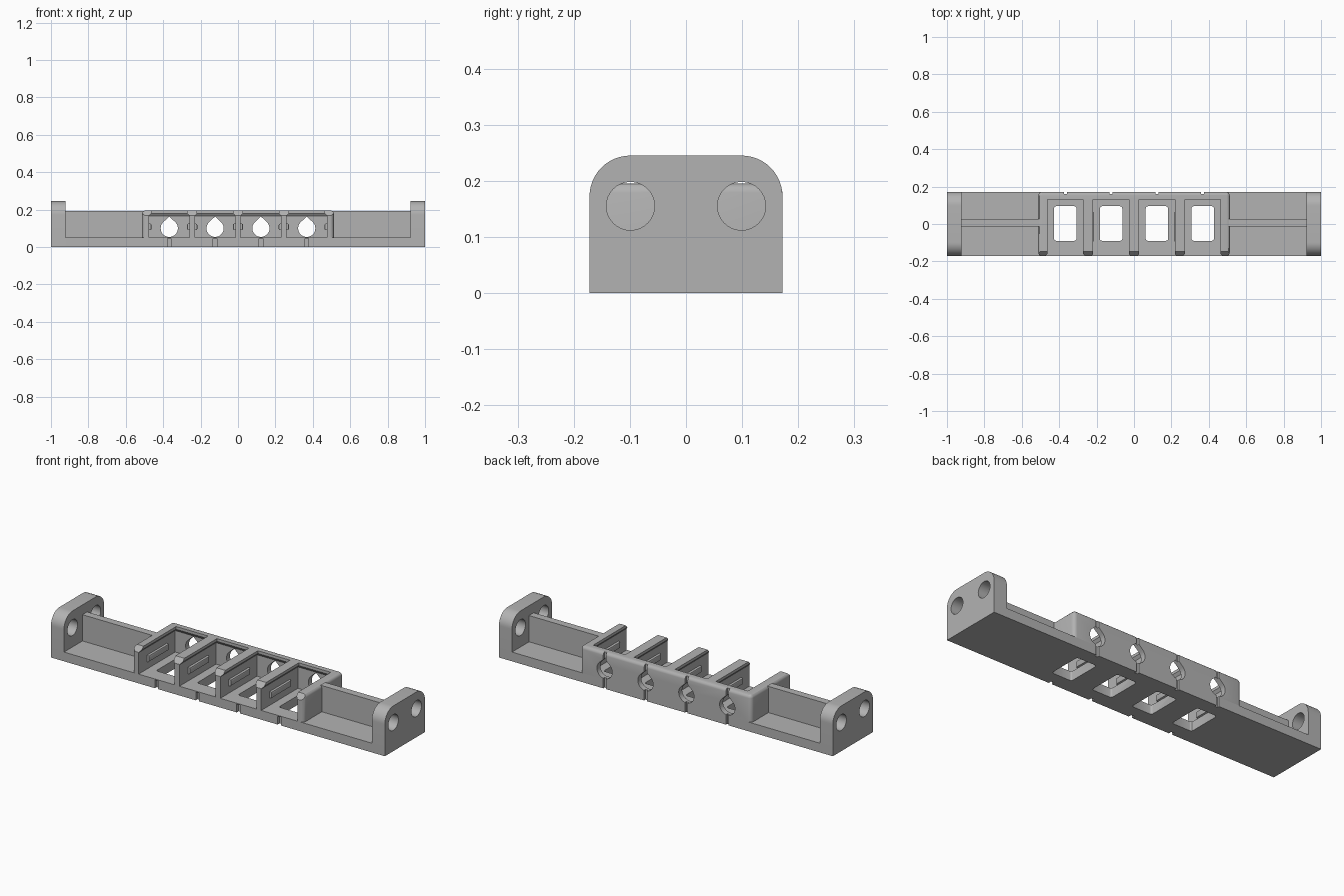
import bpy, bmesh
from math import sin, cos, pi, radians
from mathutils import Vector

cube = bpy.data.objects.get("Cube")
if cube:
    bpy.data.objects.remove(cube, do_unlink=True)

grey = bpy.data.materials.new("plain grey")
grey.use_nodes = True
grey.diffuse_color = (0.45, 0.45, 0.45, 1)
grey.node_tree.nodes["Principled BSDF"].inputs["Base Color"].default_value = grey.diffuse_color

HALF_Y = 0.172
FLOOR = 0.05
TOP = 0.195
BAYS = [(i - 1.5) * 0.245 for i in range(4)]


def finish(name, bm):
    bmesh.ops.recalc_face_normals(bm, faces=bm.faces)
    mesh = bpy.data.meshes.new(name)
    bm.to_mesh(mesh)
    bm.free()
    mesh.materials.append(grey)
    obj = bpy.data.objects.new(name, mesh)
    bpy.context.collection.objects.link(obj)
    return obj


def loft(name, rings):
    """Skin closed rings of points and cap both ends."""
    bm = bmesh.new()
    rows = [[bm.verts.new(p) for p in ring] for ring in rings]
    n = len(rows[0])
    for a, b in zip(rows, rows[1:]):
        for i in range(n):
            j = (i + 1) % n
            bm.faces.new((a[i], a[j], b[j], b[i]))
    bm.faces.new(rows[0])
    bm.faces.new(rows[-1])
    return finish(name, bm)


def rect(x0, x1, y0, y1, z):
    return [(x0, y0, z), (x1, y0, z), (x1, y1, z), (x0, y1, z)]


def box(name, x0, x1, y0, y1, z0, z1):
    return loft(name, [rect(x0, x1, y0, y1, z0), rect(x0, x1, y0, y1, z1)])


def bevel(obj, width, segments, rule):
    """Round the edges chosen by rule(midpoint, direction)."""
    bm = bmesh.new()
    bm.from_mesh(obj.data)
    edges = [e for e in bm.edges
             if rule((e.verts[0].co + e.verts[1].co) / 2,
                     (e.verts[0].co - e.verts[1].co).normalized())]
    bmesh.ops.bevel(bm, geom=edges, offset=width, segments=segments,
                    profile=0.5, affect='EDGES')
    bm.to_mesh(obj.data)
    bm.free()
    return obj


def arc(cx, cy, r, a0, a1, n):
    return [(cx + r * cos(radians(a0 + (a1 - a0) * i / n)),
             cy + r * sin(radians(a0 + (a1 - a0) * i / n))) for i in range(n + 1)]


def cut(obj, cutters):
    bpy.context.view_layer.objects.active = obj
    for c in cutters:
        c.hide_render = True
        mod = obj.modifiers.new("cut", 'BOOLEAN')
        mod.operation = 'DIFFERENCE'
        mod.solver = 'EXACT'
        mod.object = c
        bpy.ops.object.modifier_apply(modifier=mod.name)
        bpy.data.objects.remove(c, do_unlink=True)


parts = []

# Base strip with rounded windows and wire slits
base = box("base", -0.922, 0.922, -HALF_Y, HALF_Y, 0, FLOOR)
cutters = []
for x in BAYS:
    window = box("window_cutter", x - 0.06, x + 0.06, -0.09, 0.095, -0.1, 0.1)
    cutters.append(bevel(window, 0.012, 3, lambda m, d: abs(d.z) > 0.9))
    cutters.append(box("front_slit_cutter", x - 0.01, x + 0.01, -0.2, -0.155, -0.1, 0.045))
    cutters.append(box("back_slit_cutter", x - 0.008, x + 0.008, 0.16, 0.2, -0.1, 0.1))
cut(base, cutters)
parts.append(base)

# Central holder: rounded block with four open-fronted pockets
holder = box("holder", -0.512, 0.512, -HALF_Y, HALF_Y, FLOOR, TOP)
bevel(holder, 0.02, 4, lambda m, d: abs(d.z) > 0.9)
bevel(holder, 0.016, 3, lambda m, d: m.z > TOP - 0.001)
cutters = []
for x in BAYS:
    levels = [(0.03, 0.108, 0.142), (0.166, 0.108, 0.142),
              (0.18, 0.096, 0.132), (0.25, 0.096, 0.132)]
    cutters.append(loft("pocket_cutter", [rect(x - w, x + w, -0.25, back, z)
                                          for z, w, back in levels]))
    # Teardrop cable hole through the back wall
    drop = arc(x, 0.1, 0.046, 135, 405, 24) + [(x, 0.163)]
    cutters.append(loft("cable_hole_cutter", [[(u, y, v) for u, v in drop]
                                              for y in (0.1, 0.25)]))
    cutters.append(box("back_slit_cutter", x - 0.008, x + 0.008, 0.16, 0.2, 0, 0.3))
# Sloped front tips of the dividers
tip = [(-0.3, 0.168), (-0.172, 0.168), (-0.145, 0.197), (-0.145, 0.3), (-0.3, 0.3)]
cutters.append(loft("tip_cutter", [[(x, y, z) for y, z in tip] for x in (-0.6, 0.6)]))
cut(holder, cutters)
parts.append(holder)

# Gripping ridges on both sides of every pocket
for i, x in enumerate(BAYS):
    for side, s in (("right", -1), ("left", 1)):
        wall, tipx = x + s * 0.112, x + s * 0.095
        ridge = box(f"grip_ridge_{side}_{i + 1}", min(wall, tipx), max(wall, tipx),
                    -0.1, 0.07, 0.09, 0.125)
        bevel(ridge, 0.008, 2, lambda m, d, t=tipx: abs(m.x - t) < 0.001)
        parts.append(ridge)

# Webs and drilled end plates, one pair per side
outline = ([(-HALF_Y, 0), (HALF_Y, 0)]
           + arc(HALF_Y - 0.073, 0.172, 0.073, 0, 90, 12)
           + arc(-HALF_Y + 0.073, 0.172, 0.073, 90, 180, 12))
for side, s in (("right", -1), ("left", 1)):
    x0, x1 = sorted((s * 0.5, s * 0.93))
    parts.append(box(f"web_{side}", x0, x1, -0.014, 0.026, 0.04, 0.192))
    plate = loft(f"end_plate_{side}", [[(s * x, y, z) for y, z in outline]
                                       for x in (0.922, 1.0)])
    cut(plate, [loft("bolt_hole_cutter",
                     [[(s * x, y, z) for y, z in arc(c, 0.155, 0.043, 0, 348.75, 31)]
                      for x in (0.8, 1.1)]) for c in (-0.099, 0.099)])
    parts.append(plate)

# Smooth curved surfaces, keep corners crisp
bpy.ops.object.select_all(action='DESELECT')
for p in parts:
    p.select_set(True)
bpy.context.view_layer.objects.active = base
bpy.ops.object.shade_smooth_by_angle(angle=radians(30))
